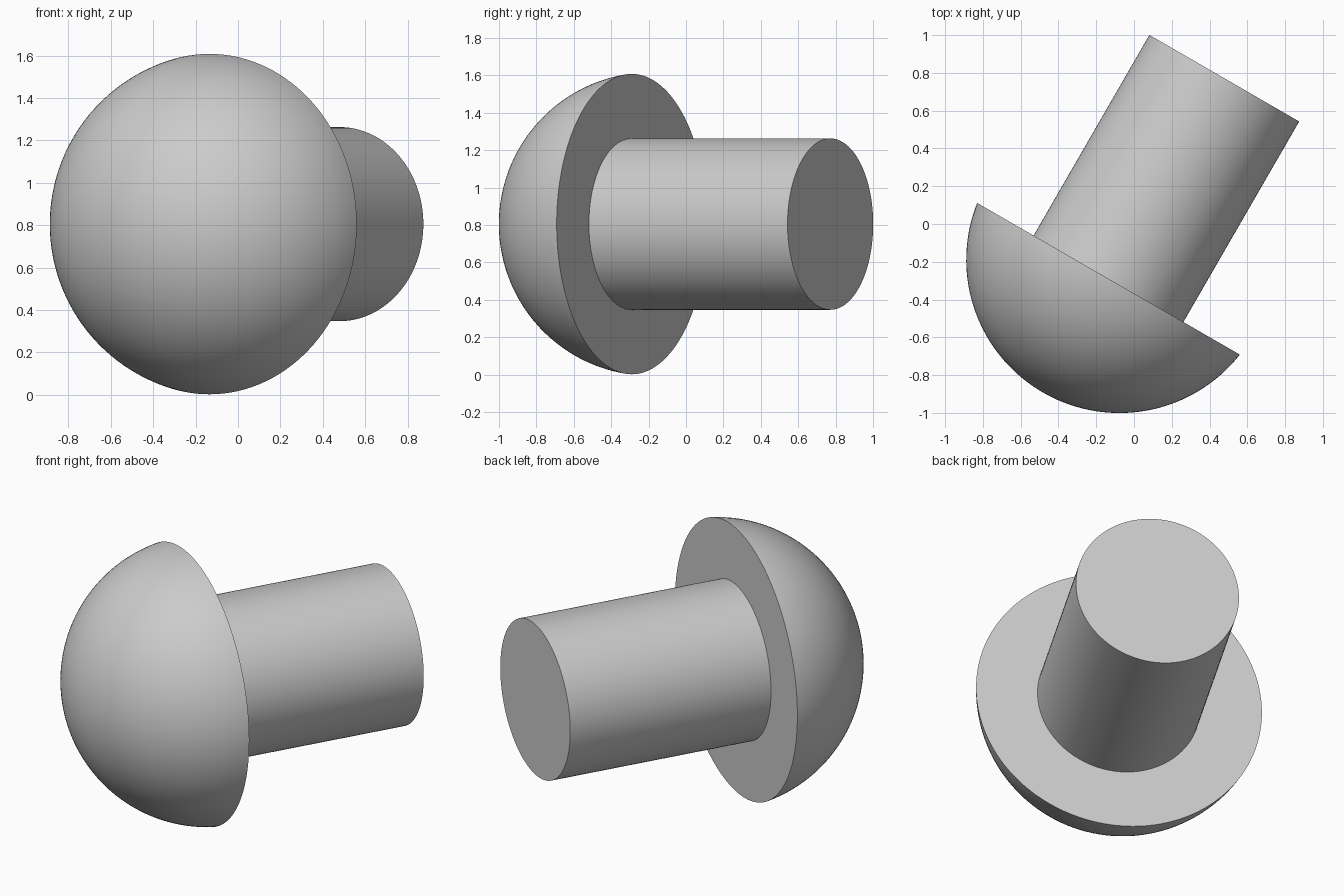
import bpy
import bmesh
import math
from mathutils import Matrix, Vector

if "Cube" in bpy.data.objects:
    bpy.data.objects.remove(bpy.data.objects["Cube"], do_unlink=True)

SIDES = 128
RIM_CENTRE = Vector((-0.135, -0.29, 0.805))
AXIS = Vector((0.5, math.sqrt(0.75), 0))    # from the head towards the shank end
RIM_RADIUS, DOME_HEIGHT = 0.803, 0.695
SHANK_RADIUS, SHANK_LENGTH = 0.458, 1.226

grey = bpy.data.materials.new("plain grey")
grey.use_nodes = True
grey.diffuse_color = (0.6, 0.6, 0.6, 1)
grey.node_tree.nodes["Principled BSDF"].inputs["Base Color"].default_value = (0.6, 0.6, 0.6, 1)


def lathe(name, profile):
    """Spin a (radius, height) profile that starts and ends on the axis."""
    bm = bmesh.new()
    verts = [bm.verts.new((r, 0, h)) for r, h in profile]
    edges = [bm.edges.new(pair) for pair in zip(verts, verts[1:])]
    bmesh.ops.spin(bm, geom=verts + edges, cent=(0, 0, 0), axis=(0, 0, 1),
                   angle=math.tau, steps=SIDES, use_merge=True)
    bmesh.ops.remove_doubles(bm, verts=bm.verts, dist=1e-5)
    bmesh.ops.recalc_face_normals(bm, faces=bm.faces)
    mesh = bpy.data.meshes.new(name)
    bm.to_mesh(mesh)
    bm.free()
    mesh.materials.append(grey)
    obj = bpy.data.objects.new(name, mesh)
    bpy.context.collection.objects.link(obj)
    turn = AXIS.to_track_quat('Z', 'Y').to_matrix().to_4x4()
    obj.matrix_world = Matrix.Translation(RIM_CENTRE) @ turn
    bpy.ops.object.select_all(action='DESELECT')
    obj.select_set(True)
    bpy.context.view_layer.objects.active = obj
    bpy.ops.object.shade_smooth_by_angle(angle=math.radians(30))
    return obj


# Domed head: a spherical cap closed by a flat underside
ball = (RIM_RADIUS ** 2 + DOME_HEIGHT ** 2) / (2 * DOME_HEIGHT)
offset = ball - DOME_HEIGHT
sweep = math.asin(RIM_RADIUS / ball)
steps = 40
arc = [(ball * math.sin(sweep * i / steps), offset - ball * math.cos(sweep * i / steps))
       for i in range(steps + 1)]
lathe("domed_head", arc + [(0, 0)])

# Cylindrical shank, its base sunk slightly into the head
lathe("shank", [(0, -0.05), (SHANK_RADIUS, -0.05),
                (SHANK_RADIUS, SHANK_LENGTH), (0, SHANK_LENGTH)])
